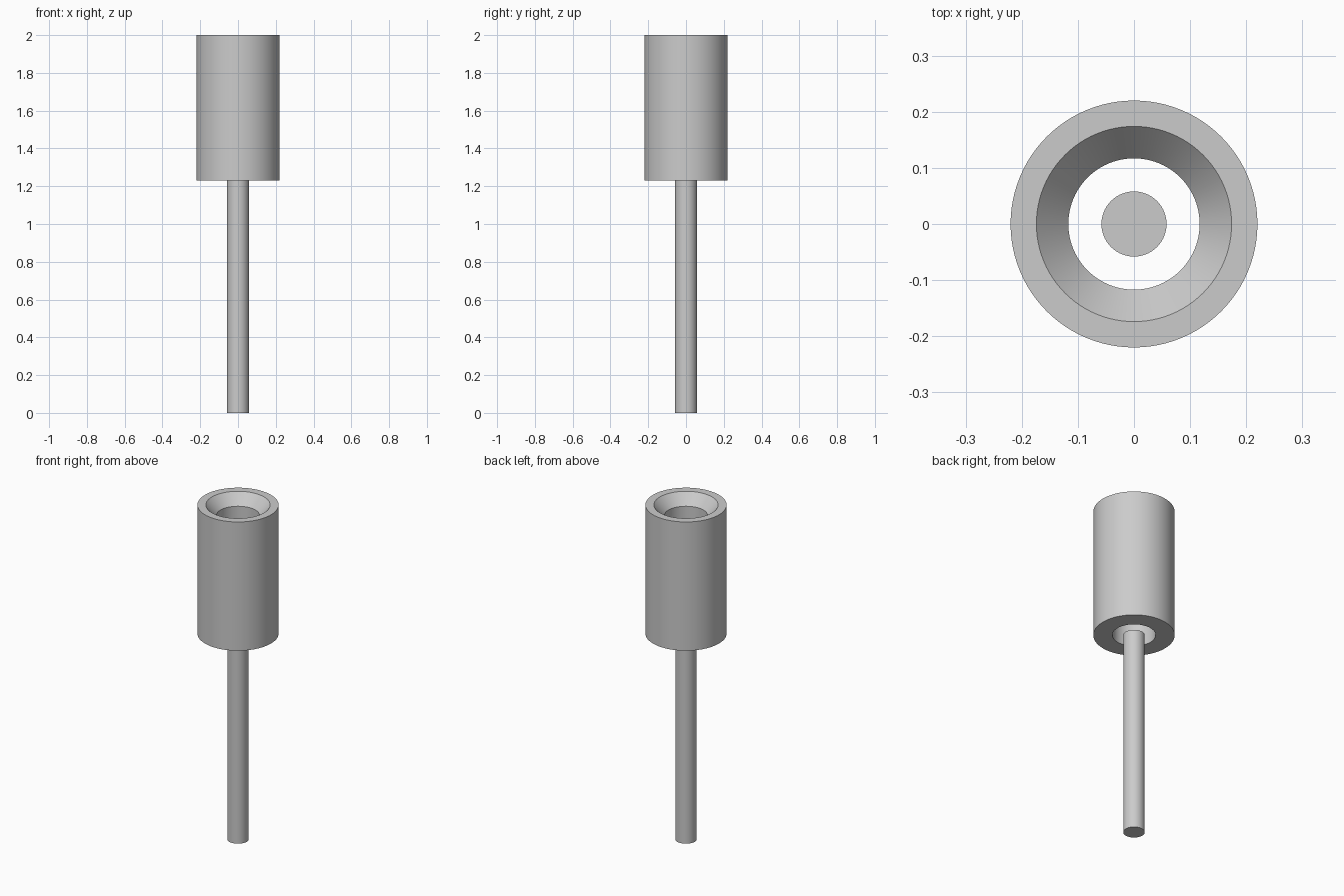
import bpy
import math

cube = bpy.data.objects.get("Cube")
if cube:
    bpy.data.objects.remove(cube, do_unlink=True)

SIDES = 96
ROD_R, BORE_R, SINK_R, SLEEVE_R = 0.058, 0.117, 0.174, 0.22
SLEEVE_Z, SINK_Z, TOP_Z = 1.23, 1.937, 2.0

# Single plain grey
grey = bpy.data.materials.new("light_grey")
grey.use_nodes = True
colour = (0.6, 0.6, 0.6, 1)
grey.diffuse_color = colour
grey.node_tree.nodes["Principled BSDF"].inputs["Base Color"].default_value = colour


def finish(obj):
    obj.data.materials.append(grey)
    bpy.ops.object.select_all(action="DESELECT")
    obj.select_set(True)
    bpy.context.view_layer.objects.active = obj
    bpy.ops.object.shade_smooth_by_angle(angle=math.radians(30))


def lathe(name, profile):
    """Revolve a closed (radius, height) profile around z."""
    n = len(profile)
    verts, faces = [], []
    for s in range(SIDES):
        a = math.tau * s / SIDES
        verts += [(r * math.cos(a), r * math.sin(a), z) for r, z in profile]
        t = (s + 1) % SIDES
        for i in range(n):
            j = (i + 1) % n
            faces.append((s * n + i, t * n + i, t * n + j, s * n + j))
    mesh = bpy.data.meshes.new(name)
    mesh.from_pydata(verts, [], faces)
    obj = bpy.data.objects.new(name, mesh)
    bpy.context.collection.objects.link(obj)
    finish(obj)


# Hollow sleeve with a countersunk top opening
lathe("sleeve", [
    (BORE_R, SLEEVE_Z), (SLEEVE_R, SLEEVE_Z), (SLEEVE_R, TOP_Z),
    (SINK_R, TOP_Z), (BORE_R, SINK_Z),
])

# Thin rod ending level with the sleeve's lower face
bpy.ops.mesh.primitive_cylinder_add(vertices=SIDES, radius=ROD_R, depth=SLEEVE_Z,
                                    location=(0, 0, SLEEVE_Z / 2))
rod = bpy.context.object
rod.name = "rod"
finish(rod)
